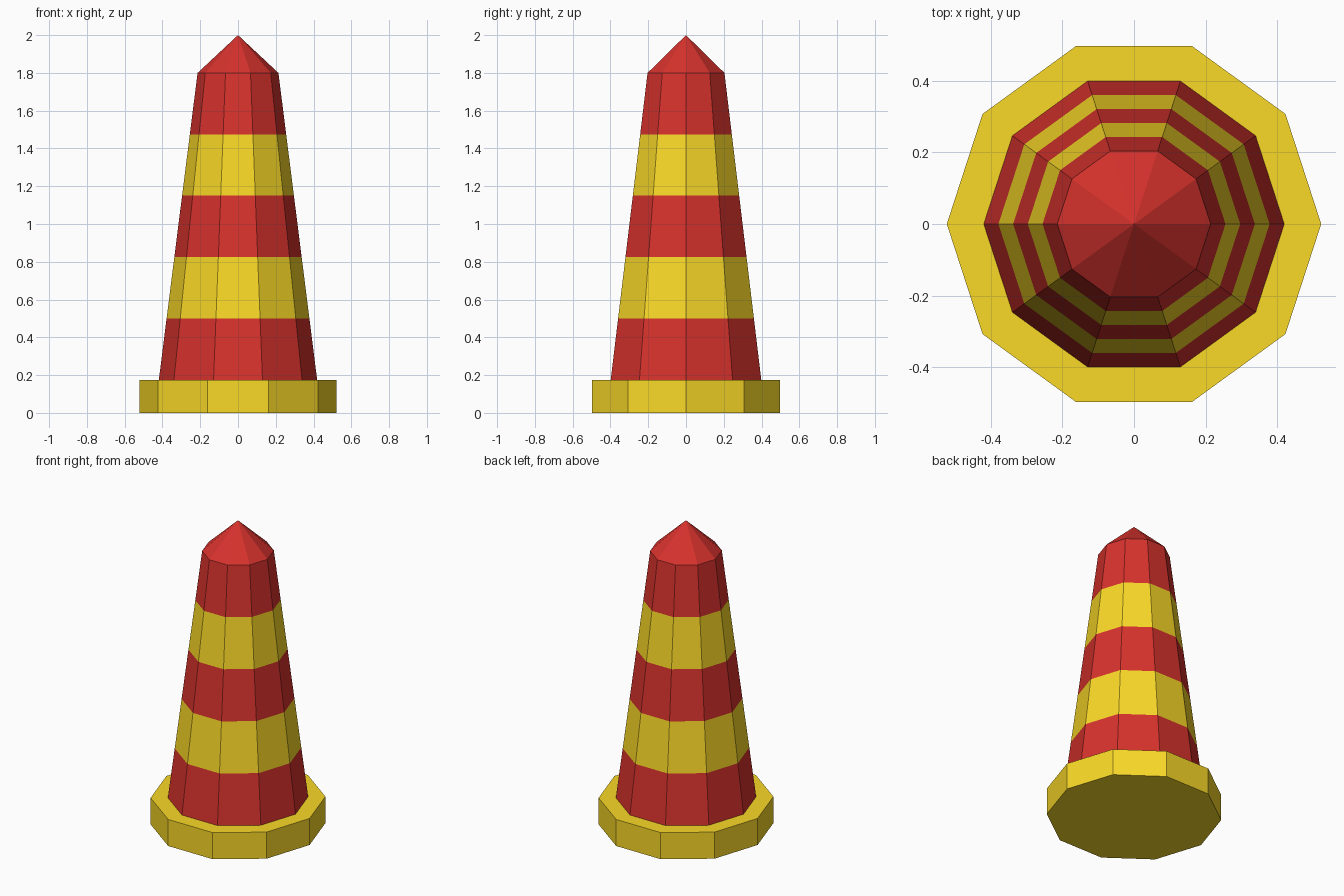
import bpy, bmesh
from math import cos, sin, tau

if "Cube" in bpy.data.objects:
    bpy.data.objects.remove(bpy.data.objects["Cube"])

SIDES = 10


def material(name, rgb):
    m = bpy.data.materials.new(name)
    m.diffuse_color = (*rgb, 1)
    m.use_nodes = True
    m.node_tree.nodes["Principled BSDF"].inputs["Base Color"].default_value = m.diffuse_color
    return m


RED = material("red", (0.68, 0.032, 0.026))
YELLOW = material("yellow", (0.95, 0.69, 0.02))


def lathe(name, profile, mats, band_mats):
    """Ten-sided solid from (radius, z) rings; radius 0 closes to a point."""
    bm = bmesh.new()
    rings = []
    for r, z in profile:
        n = SIDES if r else 1
        rings.append([bm.verts.new((r * cos(tau * i / SIDES), r * sin(tau * i / SIDES), z))
                      for i in range(n)])
    for lo, hi, mat in zip(rings, rings[1:], band_mats):
        for i in range(SIDES):
            j = (i + 1) % SIDES
            top = [hi[j], hi[i]] if len(hi) > 1 else hi
            bm.faces.new([lo[i], lo[j], *top]).material_index = mat
    # end caps
    bm.faces.new(rings[0][::-1])
    if len(rings[-1]) > 1:
        bm.faces.new(rings[-1])
    mesh = bpy.data.meshes.new(name)
    bm.to_mesh(mesh)
    bm.free()
    for m in mats:
        mesh.materials.append(m)
    obj = bpy.data.objects.new(name, mesh)
    bpy.context.collection.objects.link(obj)
    return obj


# Wide foot
lathe("base", [(0.522, 0), (0.522, 0.175)], [YELLOW], [0])

# Tapered tower with five equal stripes, closed by a pointed cap
Z0, Z1, R0, R1, STRIPES = 0.175, 1.80, 0.419, 0.214, 5
profile = [(R0 + (R1 - R0) * k / STRIPES, Z0 + (Z1 - Z0) * k / STRIPES)
           for k in range(STRIPES + 1)]
lathe("striped_tower", profile + [(0, 2.0)], [RED, YELLOW],
      [k % 2 for k in range(STRIPES)] + [0])
